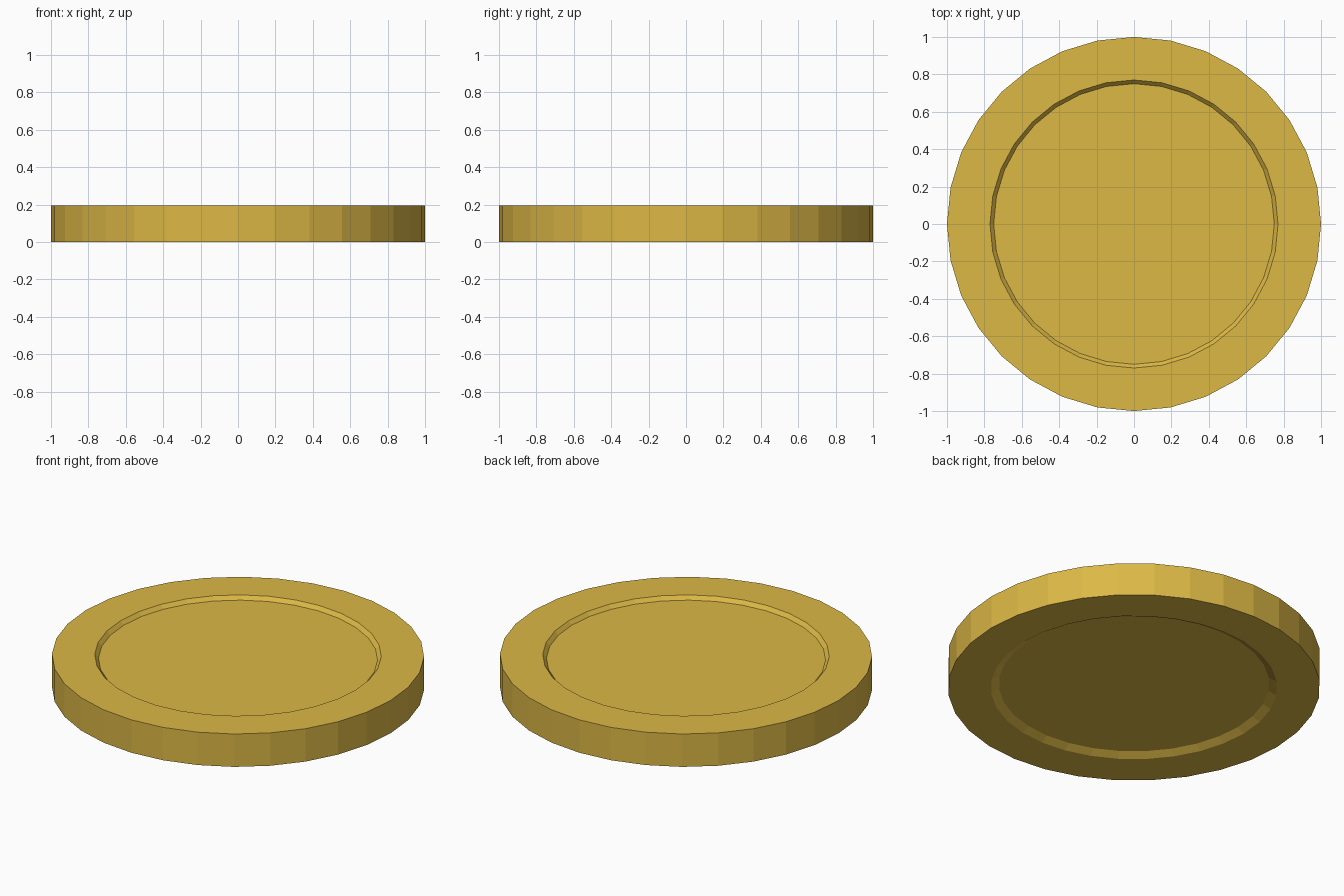
import bpy, bmesh
from math import cos, sin, tau

if "Cube" in bpy.data.objects:
    bpy.data.objects.remove(bpy.data.objects["Cube"])

SIDES = 32
HEIGHT = 0.195

# Lathe profile (radius, z): bottom recess, rim, outer edge, top recess
PROFILE = [(0.727, 0.024), (0.77, 0.0), (1.0, 0.0),
           (1.0, HEIGHT), (0.77, HEIGHT), (0.75, HEIGHT - 0.022)]

gold = bpy.data.materials.new("gold")
gold.diffuse_color = (0.72, 0.48, 0.06, 1)
gold.use_nodes = True
gold.node_tree.nodes["Principled BSDF"].inputs["Base Color"].default_value = gold.diffuse_color

# Coin disc
bm = bmesh.new()
rings = [[bm.verts.new((r * cos(tau * i / SIDES), r * sin(tau * i / SIDES), z))
          for i in range(SIDES)] for r, z in PROFILE]
for a, b in zip(rings, rings[1:]):
    for i in range(SIDES):
        j = (i + 1) % SIDES
        bm.faces.new((a[i], a[j], b[j], b[i]))

# Flat floors of the two recesses
bm.faces.new(rings[0][::-1])
bm.faces.new(rings[-1])
bmesh.ops.recalc_face_normals(bm, faces=bm.faces)

mesh = bpy.data.meshes.new("coin")
bm.to_mesh(mesh)
bm.free()
mesh.materials.append(gold)
coin = bpy.data.objects.new("coin", mesh)
bpy.context.collection.objects.link(coin)
